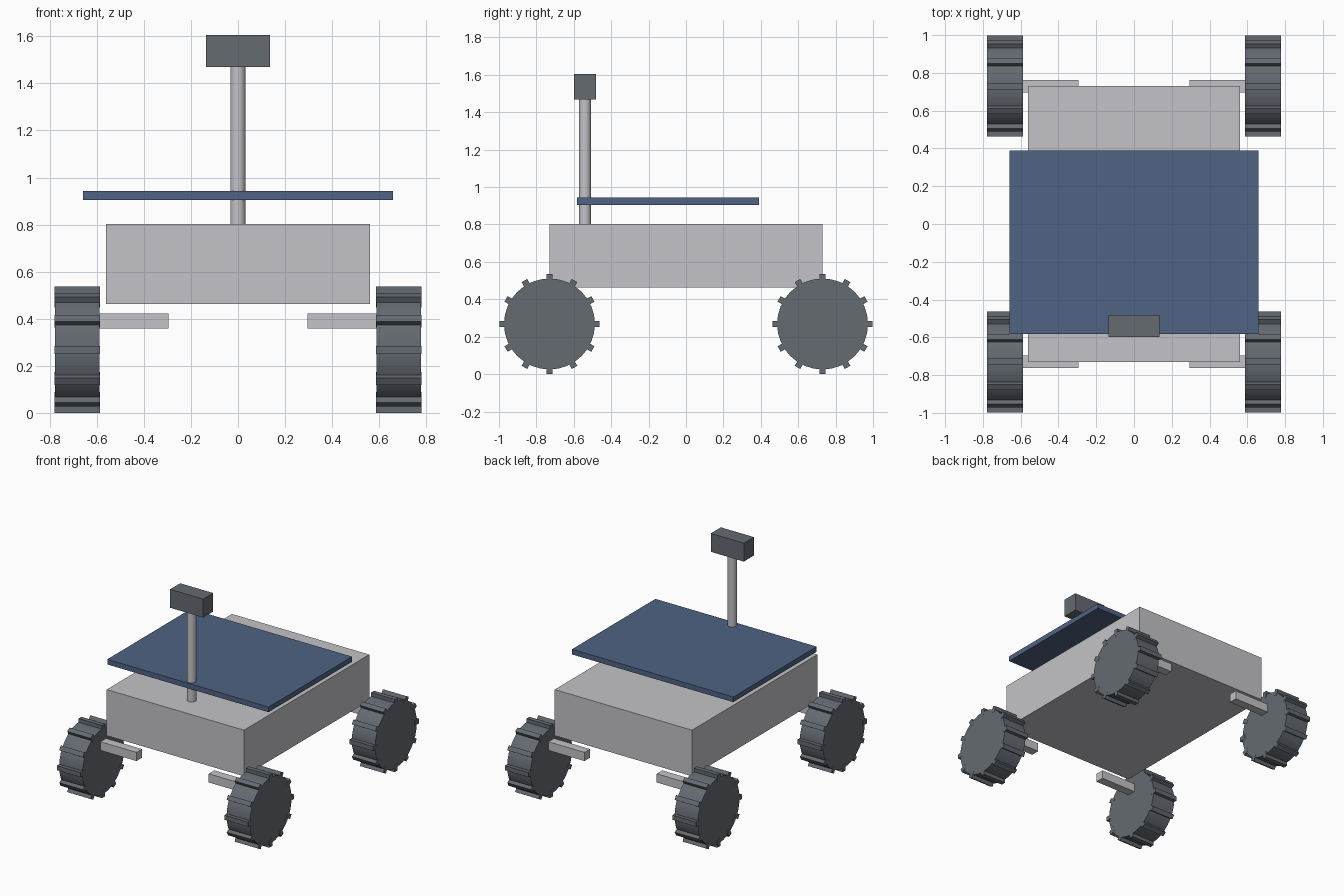
import bpy, bmesh
from math import pi, radians
from mathutils import Matrix

cube = bpy.data.objects.get("Cube")
if cube:
    bpy.data.objects.remove(cube, do_unlink=True)


def material(name, rgb):
    m = bpy.data.materials.new(name)
    m.use_nodes = True
    m.diffuse_color = (*rgb, 1)
    m.node_tree.nodes["Principled BSDF"].inputs["Base Color"].default_value = (*rgb, 1)
    return m


light_grey = material("light grey", (0.55, 0.55, 0.58))
dark_grey = material("dark grey", (0.13, 0.145, 0.165))
panel_blue = material("panel blue", (0.08, 0.125, 0.23))


def add_box(bm, size, matrix):
    bmesh.ops.create_cube(bm, size=1, matrix=matrix @ Matrix.Diagonal((*size, 1)))


def add_cylinder(bm, radius, depth, sides, matrix):
    bmesh.ops.create_cone(bm, cap_ends=True, segments=sides, radius1=radius,
                          radius2=radius, depth=depth, matrix=matrix)


def finish(name, bm, mat, location, smooth=False):
    mesh = bpy.data.meshes.new(name)
    bm.to_mesh(mesh)
    bm.free()
    mesh.materials.append(mat)
    ob = bpy.data.objects.new(name, mesh)
    ob.location = location
    bpy.context.collection.objects.link(ob)
    if smooth:
        bpy.ops.object.select_all(action='DESELECT')
        ob.select_set(True)
        bpy.context.view_layer.objects.active = ob
        bpy.ops.object.shade_smooth_by_angle(angle=radians(30))
    return ob


def box(name, size, location, mat):
    bm = bmesh.new()
    add_box(bm, size, Matrix())
    return finish(name, bm, mat, location)


# Chassis and solar deck
box("body", (1.12, 1.46, 0.34), (0, 0, 0.632), light_grey)
box("solar_panel", (1.316, 0.973, 0.038), (0, -0.097, 0.924), panel_blue)

# Camera mast
mast = bmesh.new()
add_cylinder(mast, 0.032, 0.68, 24, Matrix())
finish("mast", mast, light_grey, (0, -0.54, 1.135), smooth=True)
box("camera_head", (0.27, 0.117, 0.136), (0, -0.54, 1.537), dark_grey)

# Four wheels with twelve cleats each, and their axle arms
WHEEL_X, WHEEL_Y, WHEEL_Z = 0.683, 0.73, 0.268
for y_sign, end in ((-1, "front"), (1, "back")):
    for x_sign, side in ((-1, "right"), (1, "left")):
        wheel = bmesh.new()
        add_cylinder(wheel, 0.243, 0.19, 32, Matrix.Rotation(pi / 2, 4, 'Y'))
        for i in range(12):
            turn = Matrix.Rotation(i * pi / 6, 4, 'X')
            add_box(wheel, (0.192, 0.034, 0.05), turn @ Matrix.Translation((0, 0, 0.243)))
        finish(f"{end}_{side}_wheel", wheel, dark_grey,
               (x_sign * WHEEL_X, y_sign * WHEEL_Y, WHEEL_Z), smooth=True)
        box(f"{end}_{side}_axle_arm", (0.36, 0.065, 0.064),
            (x_sign * 0.475, y_sign * WHEEL_Y, 0.39), light_grey)
